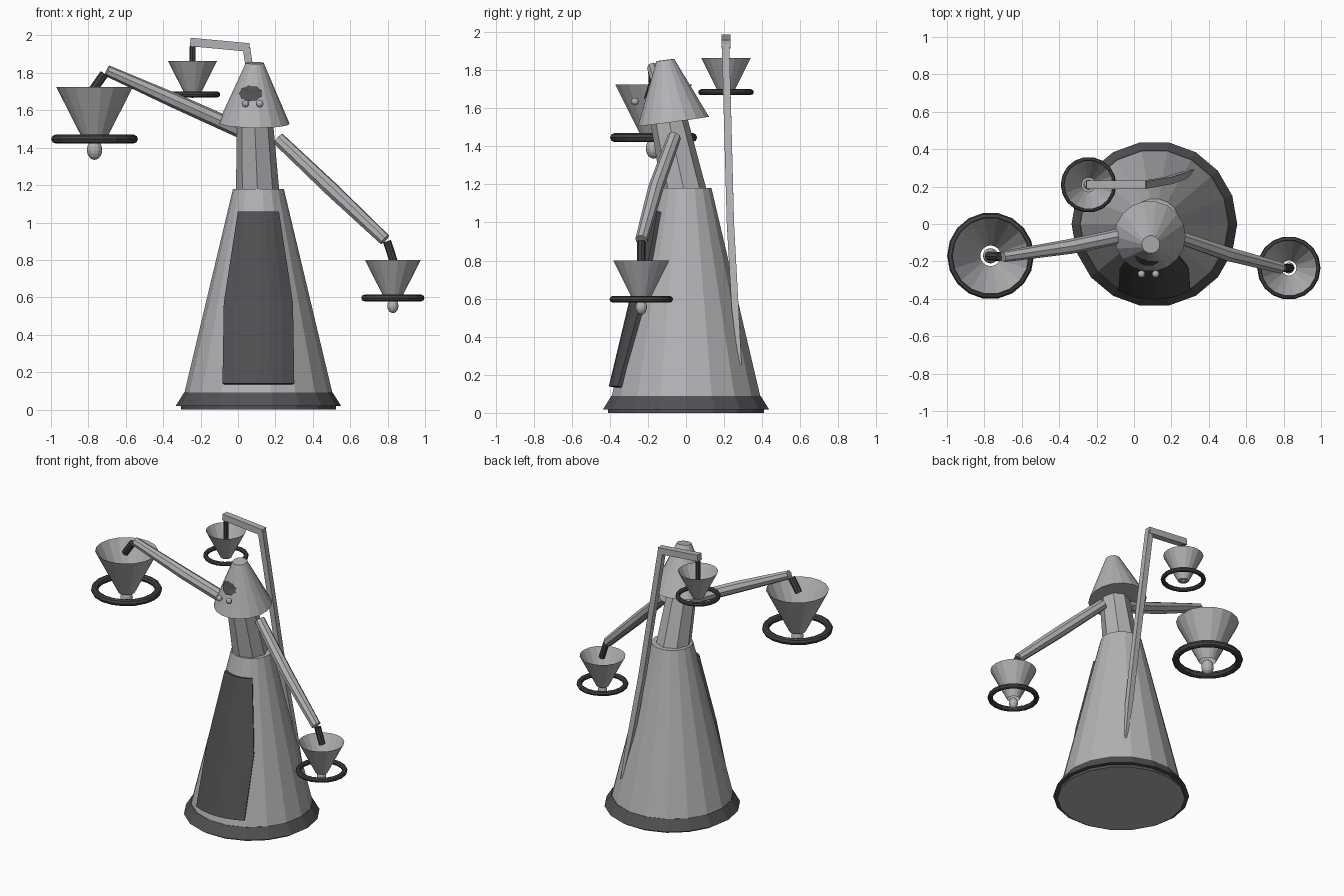
import bpy, bmesh, math
from mathutils import Vector

cube = bpy.data.objects.get("Cube")
if cube:
    bpy.data.objects.remove(cube, do_unlink=True)


def material(name, r, g, b):
    m = bpy.data.materials.new(name)
    m.use_nodes = True
    m.diffuse_color = (r, g, b, 1)
    m.node_tree.nodes["Principled BSDF"].inputs["Base Color"].default_value = (r, g, b, 1)
    return m


GREY = material("grey metal", 0.45, 0.45, 0.465)
DARK = material("dark grey", 0.083, 0.081, 0.087)
BLACK = material("near black", 0.055, 0.055, 0.058)


def finish(name, bm, mat, normals=True):
    if normals:
        bmesh.ops.recalc_face_normals(bm, faces=bm.faces)
    me = bpy.data.meshes.new(name)
    bm.to_mesh(me)
    bm.free()
    me.materials.append(mat)
    ob = bpy.data.objects.new(name, me)
    bpy.context.collection.objects.link(ob)
    return ob


def loft(name, mat, points, radii, sides=8, phase=0.0, caps=True):
    """Rings of a regular polygon strung along a path."""
    pts = [Vector(p) for p in points]
    d = (pts[-1] - pts[0]).normalized()
    ref = Vector((0, 0, 1)) if abs(d.z) < 0.6 else Vector((1, 0, 0))
    u = (ref - d * ref.dot(d)).normalized()
    v = d.cross(u)
    bm = bmesh.new()
    rings = []
    for p, r in zip(pts, radii):
        angles = [math.tau * (i + phase) / sides for i in range(sides)]
        rings.append([bm.verts.new(p + (u * math.cos(a) + v * math.sin(a)) * r) for a in angles])
    for a, b in zip(rings, rings[1:]):
        for i in range(sides):
            j = (i + 1) % sides
            bm.faces.new((a[i], a[j], b[j], b[i]))
    if caps:
        bm.faces.new(rings[0][::-1])
        bm.faces.new(rings[-1])
    return finish(name, bm, mat)


def ball(name, mat, centre, rx, rz):
    bm = bmesh.new()
    bmesh.ops.create_uvsphere(bm, u_segments=12, v_segments=8, radius=1)
    for v in bm.verts:
        v.co = Vector((v.co.x * rx, v.co.y * rx, v.co.z * rz)) + Vector(centre)
    return finish(name, bm, mat)


def ring(name, mat, centre, major, minor):
    bm = bmesh.new()
    n, k = 18, 8
    grid = []
    for i in range(n):
        a = math.tau * i / n
        row = []
        for j in range(k):
            b = math.tau * j / k
            r = major + minor * math.cos(b)
            offset = Vector((r * math.cos(a), r * math.sin(a), minor * math.sin(b)))
            row.append(bm.verts.new(Vector(centre) + offset))
        grid.append(row)
    for i in range(n):
        for j in range(k):
            a, b = grid[i], grid[(i + 1) % n]
            bm.faces.new((a[j], b[j], b[(j + 1) % k], a[(j + 1) % k]))
    return finish(name, bm, mat)


# Conical body with a flared skirt trim
CX = 0.109
loft("body", GREY, [(CX, 0, 0.05), (CX, 0, 1.18)], [0.405, 0.136], 18)
loft("skirt_trim", DARK, [(CX, 0, 0.018), (CX, 0, 0.09)], [0.443, 0.398], 18)

# Bottom plate with a dark edge and a grey underside
plate = loft("bottom_plate", DARK, [(CX, 0, 0), (CX, 0, 0.03)], [0.415, 0.415], 18)
plate.data.materials.append(GREY)
for face in plate.data.polygons:
    face.material_index = 1 if face.normal.z < -0.9 else 0


# Curved front panel wrapped around the body
def body_radius(z):
    return 0.395 - 0.238 * (z - 0.09)


bm = bmesh.new()
rows = []
for z, half in [(0.14, 0.192), (0.57, 0.185), (1.06, 0.11)]:
    r = body_radius(z) + 0.022
    row = []
    for i in range(7):
        dx = half * (i / 3 - 1)
        row.append(bm.verts.new((CX + dx, -math.sqrt(r * r - dx * dx), z)))
    rows.append(row)
for a, b in zip(rows, rows[1:]):
    for i in range(6):
        bm.faces.new((a[i], a[i + 1], b[i + 1], b[i]))
panel = finish("front_panel", bm, DARK, normals=False)
solid = panel.modifiers.new("thickness", "SOLIDIFY")
solid.thickness = 0.04
solid.offset = -1

# Leaning neck and head
loft("neck", GREY, [(0.107, 0.0, 1.12), (0.089, -0.095, 1.56)], [0.118, 0.096], 8)
HEAD_A, HEAD_B = Vector((0.085, -0.066, 1.531)), Vector((0.09, -0.109, 1.853))
loft("head", GREY, [HEAD_A, HEAD_B], [0.191, 0.048], 18)


# Jagged forehead patch following the head cone
def on_head(x, z):
    t = (z - HEAD_A.z + 0.017) / (HEAD_B.z - HEAD_A.z)
    c = HEAD_A.lerp(HEAD_B, t)
    r = 0.191 - 0.143 * t
    return Vector((x, c.y - math.sqrt(r * r - (x - c.x) ** 2) - 0.008, z))


bm = bmesh.new()
hub = bm.verts.new(on_head(0.067, 1.69))
rim = []
for i in range(18):
    a, s = math.tau * i / 18, (1.0 if i % 2 else 0.88)
    rim.append(bm.verts.new(on_head(0.067 + 0.065 * s * math.cos(a), 1.69 + 0.044 * s * math.sin(a))))
for i in range(18):
    bm.faces.new((hub, rim[i], rim[(i + 1) % 18]))
finish("forehead_patch", bm, DARK, normals=False)

for side, x in (("right", 0.04), ("left", 0.116)):
    ball(side + "_eye", GREY, (x, -0.268, 1.635), 0.02, 0.02)

# Side arms, slightly bent, with dark wrists
right_arm = [(0.02, -0.045, 1.49), (-0.34, -0.12, 1.652), (-0.7, -0.175, 1.812)]
left_arm = [(0.215, -0.062, 1.448), (0.5, -0.16, 1.178), (0.785, -0.234, 0.908)]
loft("right_arm", GREY, right_arm, [0.042, 0.04, 0.03], 8)
loft("right_wrist", BLACK, [(-0.715, -0.175, 1.795), (-0.778, -0.17, 1.705)], [0.024, 0.024], 8)
loft("left_arm", GREY, left_arm, [0.036, 0.04, 0.033], 8)
loft("left_wrist", BLACK, [(0.797, -0.235, 0.90), (0.834, -0.235, 0.785)], [0.022, 0.022], 8)

# Rear pole, its top bar and hanger
pole = [(0.31, 0.285, 0.25), (0.258, 0.258, 0.55), (0.185, 0.233, 1.0), (0.045, 0.208, 1.935)]
loft("rear_pole", GREY, pole, [0.01, 0.026, 0.027, 0.028], 4, 0.5)
loft("rear_bar", GREY, [(0.06, 0.21, 1.936), (-0.255, 0.21, 1.965)], [0.032, 0.032], 4, 0.5)
loft("rear_wrist", BLACK, [(-0.242, 0.21, 1.94), (-0.242, 0.21, 1.79)], [0.016, 0.016], 8)


# Open funnels, each with a floating ring and a bulb below
def funnel(name, x, y, top, s, bulb_drop):
    low = top - 0.295 * s
    loft(name + "_funnel", GREY, [(x, y, low), (x, y, top)], [0.055 * s, 0.205 * s], 18, caps=False)
    ring(name + "_ring", BLACK, (x, y, top - 0.279 * s), 0.208 * s, 0.024 * s)
    ball(name + "_bulb", GREY, (x, y, top - bulb_drop * s), 0.041 * s, 0.053 * s)


funnel("right", -0.767, -0.17, 1.725, 1.0, 0.337)
funnel("left", 0.828, -0.235, 0.80, 0.73, 0.337)
funnel("rear", -0.243, 0.21, 1.863, 0.64, 0.255)
loft("rear_funnel_base", GREY, [(-0.243, 0.21, 1.675), (-0.243, 0.21, 1.685)], [0.035, 0.039], 18)
